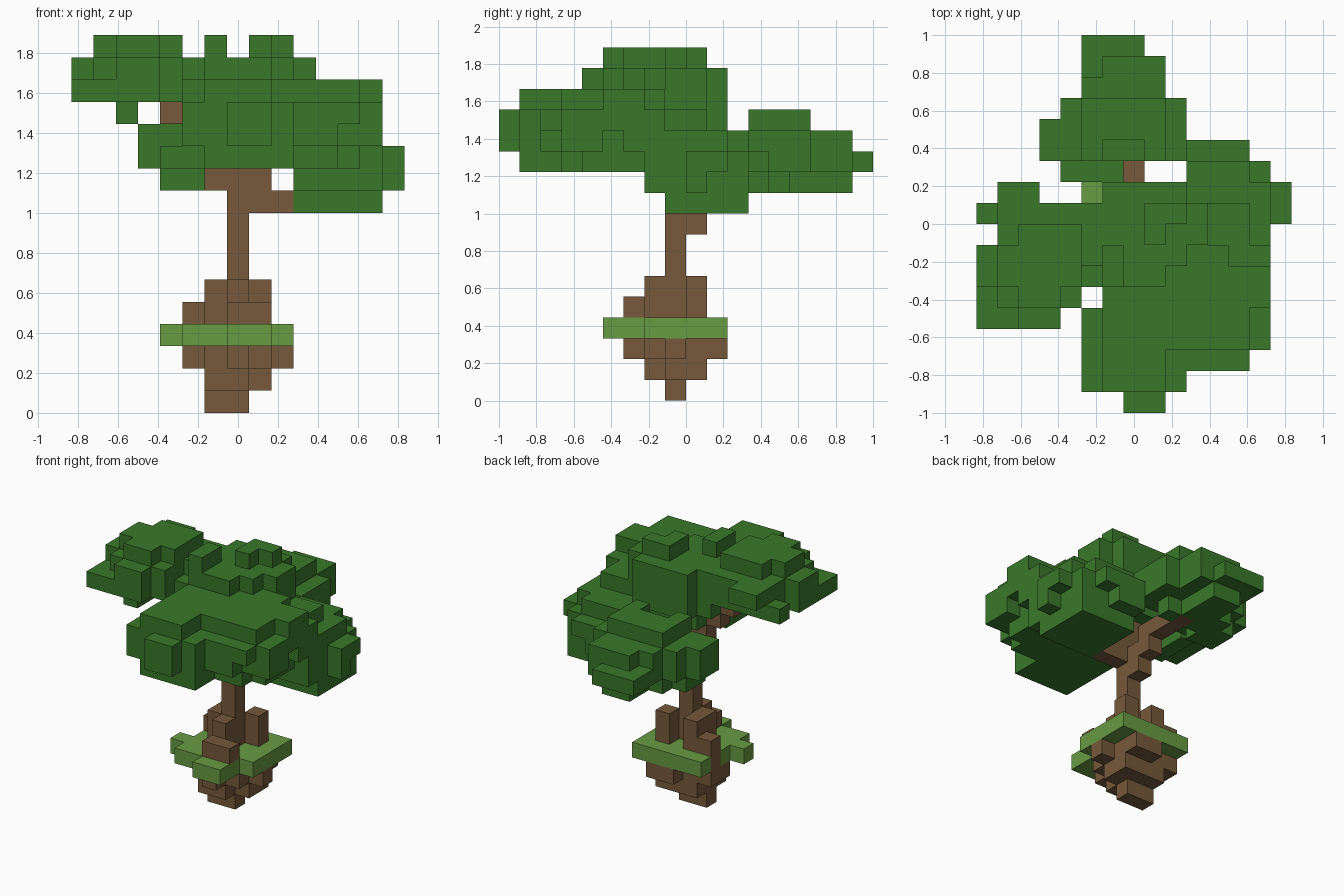
import bpy
import bmesh
from mathutils import Vector

if "Cube" in bpy.data.objects:
    bpy.data.objects.remove(bpy.data.objects["Cube"], do_unlink=True)

UNIT = 1 / 9                       # edge of one block
ORIGIN = Vector((-7.5, -9, 0))     # corner of the block grid
blocks = {}                        # block position -> part name


def make_material(name, color):
    mat = bpy.data.materials.new(name)
    mat.use_nodes = True
    mat.diffuse_color = (*color, 1)
    mat.node_tree.nodes["Principled BSDF"].inputs["Base Color"].default_value = (*color, 1)
    return mat


def span(value):
    first, last = value if isinstance(value, tuple) else (value, value)
    return range(first, last + 1)


def fill(part, x, y, z):
    """Fill an inclusive range of grid cells that no earlier part uses."""
    for i in span(x):
        for j in span(y):
            for k in span(z):
                blocks.setdefault((i, j, k), part)


def build(part, material):
    """Make one object from the exposed faces of a part's blocks."""
    bm = bmesh.new()
    for cell in [c for c, owner in blocks.items() if owner == part]:
        for axis in range(3):
            for sign in (-1, 1):
                normal = Vector((0, 0, 0))
                normal[axis] = sign
                neighbour = tuple(int(c + n) for c, n in zip(cell, normal))
                if neighbour in blocks:
                    continue
                u = Vector((0, 0, 0))
                u[(axis + 1) % 3] = 1
                v = normal.cross(u)
                mid = Vector(cell) + Vector((.5, .5, .5)) + normal / 2 + ORIGIN
                corners = (-u - v, u - v, u + v, v - u)
                bm.faces.new([bm.verts.new((mid + c / 2) * UNIT) for c in corners])
    bmesh.ops.remove_doubles(bm, verts=bm.verts, dist=UNIT / 100)
    mesh = bpy.data.meshes.new(part)
    bm.to_mesh(mesh)
    bm.free()
    mesh.materials.append(material)
    bpy.context.collection.objects.link(bpy.data.objects.new(part, mesh))


# Earth and roots below the grass, narrowing downwards
fill("roots", x=(6, 7), y=8, z=0)
fill("roots", x=(6, 7), y=(7, 9), z=1)
fill("roots", x=8, y=(8, 9), z=1)
fill("roots", x=(6, 8), y=(7, 9), z=2)
fill("roots", x=5, y=(8, 9), z=2)
fill("roots", x=9, y=8, z=2)
fill("roots", x=7, y=6, z=2)
fill("roots", x=(7, 8), y=10, z=2)

# Root flares standing on the grass
fill("trunk", x=5, y=9, z=(3, 4))
fill("trunk", x=6, y=(8, 9), z=(4, 5))
fill("trunk", x=8, y=9, z=(4, 5))
fill("trunk", x=7, y=7, z=(4, 5))
fill("trunk", x=(7, 8), y=6, z=4)

# Trunk and the branches to the back, the left and the right
fill("trunk", x=7, y=8, z=(3, 11))
fill("trunk", x=7, y=9, z=(8, 9))
fill("trunk", x=7, y=10, z=(9, 10))
fill("trunk", x=7, y=(11, 13), z=10)
fill("trunk", x=(8, 9), y=8, z=9)
fill("trunk", x=8, y=8, z=10)
fill("trunk", x=6, y=8, z=(10, 11))
fill("trunk", x=5, y=8, z=12)
fill("trunk", x=4, y=8, z=13)

# Grass plate
fill("grass", x=(5, 9), y=(7, 10), z=3)
fill("grass", x=(5, 8), y=6, z=3)
fill("grass", x=(7, 8), y=5, z=3)
fill("grass", x=4, y=7, z=3)

# Low leaf clump on the left
fill("left_leaves", x=(10, 13), y=(8, 11), z=9)
fill("left_leaves", x=(10, 13), y=(7, 11), z=(10, 11))
fill("left_leaves", x=(10, 12), y=(7, 11), z=12)
fill("left_leaves", x=13, y=(8, 10), z=12)
fill("left_leaves", x=(10, 12), y=12, z=11)
fill("left_leaves", x=(10, 11), y=12, z=10)
fill("left_leaves", x=14, y=9, z=(10, 11))
fill("left_leaves", x=14, y=10, z=11)
fill("left_leaves", x=(10, 12), y=(7, 9), z=13)

# Broad leaf clump at the front
fill("front_leaves", x=(6, 11), y=(3, 6), z=11)
fill("front_leaves", x=12, y=(4, 6), z=11)
fill("front_leaves", x=(6, 9), y=(1, 2), z=11)
fill("front_leaves", x=(5, 9), y=(1, 2), z=(12, 13))
fill("front_leaves", x=(10, 11), y=(2, 6), z=12)
fill("front_leaves", x=12, y=(3, 6), z=12)
fill("front_leaves", x=(10, 12), y=(2, 6), z=13)
fill("front_leaves", x=(6, 9), y=(3, 6), z=(12, 13))
fill("front_leaves", x=5, y=(3, 4), z=(12, 13))
fill("front_leaves", x=(7, 8), y=0, z=(12, 13))
fill("front_leaves", x=13, y=(3, 4), z=(12, 13))
fill("front_leaves", x=13, y=5, z=13)
fill("front_leaves", x=13, y=(6, 7), z=(12, 13))
fill("front_leaves", x=(6, 8), y=(1, 2), z=14)
fill("front_leaves", x=(6, 11), y=(3, 7), z=14)
fill("front_leaves", x=12, y=(3, 6), z=14)
fill("front_leaves", x=13, y=(5, 6), z=14)

# Tall leaf clump in the middle
fill("top_leaves", x=(6, 9), y=(7, 9), z=(12, 13))
fill("top_leaves", x=5, y=(6, 9), z=(13, 14))
fill("top_leaves", x=(6, 9), y=(7, 10), z=(13, 14))
fill("top_leaves", x=10, y=(8, 9), z=14)
fill("top_leaves", x=(6, 8), y=(6, 10), z=15)
fill("top_leaves", x=9, y=(7, 10), z=15)
fill("top_leaves", x=10, y=(8, 9), z=15)
fill("top_leaves", x=5, y=(7, 9), z=15)
fill("top_leaves", x=6, y=(6, 7), z=16)
fill("top_leaves", x=8, y=(8, 9), z=16)
fill("top_leaves", x=9, y=9, z=16)

# High leaf clump on the right
fill("right_leaves", x=2, y=(5, 7), z=13)
fill("right_leaves", x=0, y=(4, 7), z=14)
fill("right_leaves", x=0, y=9, z=14)
fill("right_leaves", x=(1, 3), y=(4, 9), z=14)
fill("right_leaves", x=(1, 2), y=10, z=15)
fill("right_leaves", x=4, y=(5, 9), z=14)
fill("right_leaves", x=0, y=(6, 7), z=15)
fill("right_leaves", x=(1, 4), y=(5, 9), z=15)
fill("right_leaves", x=(2, 3), y=4, z=15)
fill("right_leaves", x=(2, 4), y=(6, 8), z=16)
fill("right_leaves", x=1, y=(6, 7), z=16)
fill("right_leaves", x=(2, 3), y=5, z=16)

# Leaf clump at the back
fill("back_leaves", x=(4, 5), y=(12, 13), z=10)
fill("back_leaves", x=(6, 8), y=13, z=10)
fill("back_leaves", x=(6, 7), y=(14, 16), z=10)
fill("back_leaves", x=5, y=14, z=10)
fill("back_leaves", x=(4, 9), y=(12, 14), z=(11, 12))
fill("back_leaves", x=(5, 8), y=(15, 16), z=11)
fill("back_leaves", x=(5, 8), y=15, z=12)
fill("back_leaves", x=(6, 8), y=16, z=12)
fill("back_leaves", x=3, y=(12, 13), z=(11, 12))
fill("back_leaves", x=(5, 7), y=17, z=11)
fill("back_leaves", x=(4, 6), y=11, z=11)
fill("back_leaves", x=(5, 8), y=(13, 14), z=13)
fill("back_leaves", x=5, y=12, z=13)
fill("back_leaves", x=8, y=12, z=13)

bark = make_material("bark brown", (.18, .1, .043))
turf = make_material("grass green", (.14, .325, .057))
foliage = make_material("leaf green", (.041, .187, .023))

for part in dict.fromkeys(blocks.values()):
    build(part, {"roots": bark, "trunk": bark, "grass": turf}.get(part, foliage))
